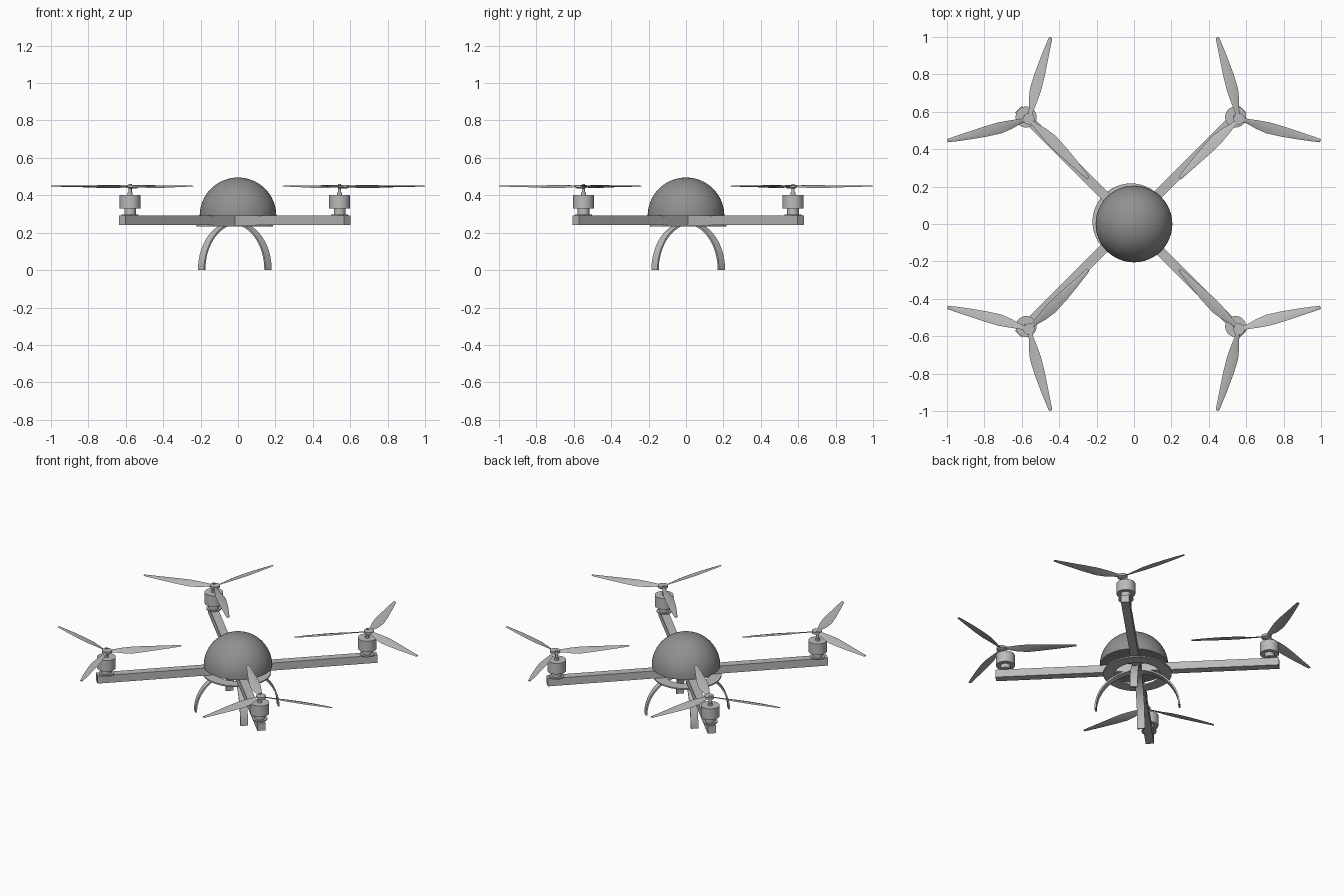
import bpy, bmesh, math
from mathutils import Matrix, Vector

cube = bpy.data.objects.get("Cube")
if cube:
    bpy.data.objects.remove(cube, do_unlink=True)

FRAME = Vector((-0.017, 0.012, 0))   # centre of arms, motors, ring and legs
CORNERS = [(1, 1), (-1, 1), (-1, -1), (1, -1)]


def material(name, value):
    m = bpy.data.materials.new(name)
    m.use_nodes = True
    color = (value, value, value, 1)
    m.diffuse_color = color
    m.node_tree.nodes["Principled BSDF"].inputs["Base Color"].default_value = color
    return m


light_grey = material("light grey", 0.5)
dark_grey = material("dark grey", 0.28)


def finish(bm, name, mat, smooth=True):
    bmesh.ops.recalc_face_normals(bm, faces=bm.faces)
    mesh = bpy.data.meshes.new(name)
    bm.to_mesh(mesh)
    bm.free()
    mesh.materials.append(mat)
    ob = bpy.data.objects.new(name, mesh)
    bpy.context.collection.objects.link(ob)
    if smooth:
        bpy.ops.object.select_all(action="DESELECT")
        ob.select_set(True)
        bpy.context.view_layer.objects.active = ob
        bpy.ops.object.shade_smooth_by_angle(angle=math.radians(35))
    return ob


def lathe(name, profile, centre, mat, steps=32, closed=False):
    """Spin a (radius, z) profile around a vertical axis."""
    bm = bmesh.new()
    verts = [bm.verts.new((r, 0, z)) for r, z in profile]
    edges = [bm.edges.new(pair) for pair in zip(verts, verts[1:])]
    if closed:
        edges.append(bm.edges.new((verts[-1], verts[0])))
    bmesh.ops.spin(bm, geom=verts + edges, cent=(0, 0, 0), axis=(0, 0, 1),
                   angle=math.tau, steps=steps)
    bmesh.ops.remove_doubles(bm, verts=bm.verts, dist=0.0001)
    bmesh.ops.translate(bm, verts=bm.verts, vec=centre)
    return finish(bm, name, mat)


def loft(bm, sections):
    """Skin a list of equal-sized point rings and cap both ends."""
    rings = [[bm.verts.new(p) for p in s] for s in sections]
    n = len(rings[0])
    for a, b in zip(rings, rings[1:]):
        for i in range(n):
            j = (i + 1) % n
            bm.faces.new((a[i], a[j], b[j], b[i]))
    bm.faces.new(rings[0])
    bm.faces.new(rings[-1])


# Dome: closed half ball
steps = 16
dome = [(0, 0.29)] + [(0.205 * math.cos(a), 0.29 + 0.205 * math.sin(a))
                      for a in (i * math.pi / 2 / steps for i in range(steps))]
lathe("dome", dome + [(0, 0.495)], (0, 0, 0), dark_grey, 48)

# Flat ring under the arms
lathe("lower_ring", [(0.135, 0.233), (0.205, 0.233), (0.205, 0.241), (0.135, 0.241)],
      FRAME, light_grey, 48, closed=True)

# Two crossing beams make the four arms; two arched straps make the four legs
for label, angle in (("first", math.pi / 4), ("second", -math.pi / 4)):
    place = Matrix.Translation(FRAME) @ Matrix.Rotation(angle, 4, "Z")
    bm = bmesh.new()
    bmesh.ops.create_cube(bm, size=1, matrix=place @ Matrix.Translation((0, 0, 0.266))
                          @ Matrix.Diagonal((1.7, 0.05, 0.05, 1)))
    finish(bm, label + "_arm_beam", light_grey, smooth=False)

    bm = bmesh.new()
    arch = []
    for i in range(33):
        a = math.pi * i / 32
        arch.append([place @ Vector((r * math.cos(a), y, r * math.sin(a)))
                     for r, y in ((0.246, -0.023), (0.256, -0.023),
                                  (0.256, 0.023), (0.246, 0.023))])
    loft(bm, arch)
    finish(bm, label + "_leg_arch", light_grey)

# Motor outline from mounting disc to shaft
MOTOR = [(0, 0.291), (0.045, 0.291), (0.045, 0.298), (0.031, 0.298), (0.031, 0.33),
         (0.056, 0.33), (0.056, 0.402), (0.014, 0.402), (0.014, 0.415),
         (0.009, 0.415), (0.009, 0.46), (0, 0.46)]
HUB = [(0, 0.435), (0.018, 0.435), (0.03, 0.441), (0.03, 0.456), (0, 0.456)]

# Blade stations: distance, straight edge, bulged edge, twist in degrees
BLADE = [(0.01, 0.011, 0.011, 22), (0.05, 0.014, 0.015, 22), (0.1, 0.02, 0.029, 20),
         (0.16, 0.025, 0.038, 15), (0.24, 0.023, 0.034, 11), (0.33, 0.017, 0.025, 8),
         (0.41, 0.012, 0.015, 6), (0.45, 0.009, 0.009, 5)]


def blade_section(r, straight, bulge, twist):
    turn = Matrix.Rotation(math.radians(twist), 3, "X")
    mid = (straight - bulge) / 2
    return [turn @ Vector((r, y, z)) for y, z in
            ((straight, 0), (mid, 0.004), (-bulge, 0), (mid, -0.002))]


for sx, sy in CORNERS:
    where = ("back" if sy > 0 else "front") + ("_left" if sx > 0 else "_right")
    lathe(where + "_motor", MOTOR, FRAME + Vector((0.56 * sx, 0.56 * sy, 0)), light_grey)
    hub = Vector((0.562 * sx, 0.562 * sy, 0))
    lathe(where + "_propeller_hub", HUB, hub, light_grey, 24)
    # Three blades, one aimed at the dome, mirrored from corner to corner
    bm = bmesh.new()
    mirror = Matrix.Diagonal((sx, sy, 1, 1))
    for degrees in (105, 225, 345):
        m = (Matrix.Translation(hub + Vector((0, 0, 0.448))) @ mirror
             @ Matrix.Rotation(math.radians(degrees), 4, "Z"))
        loft(bm, [[m @ p for p in blade_section(*s)] for s in BLADE])
    finish(bm, where + "_propeller_blades", light_grey)
